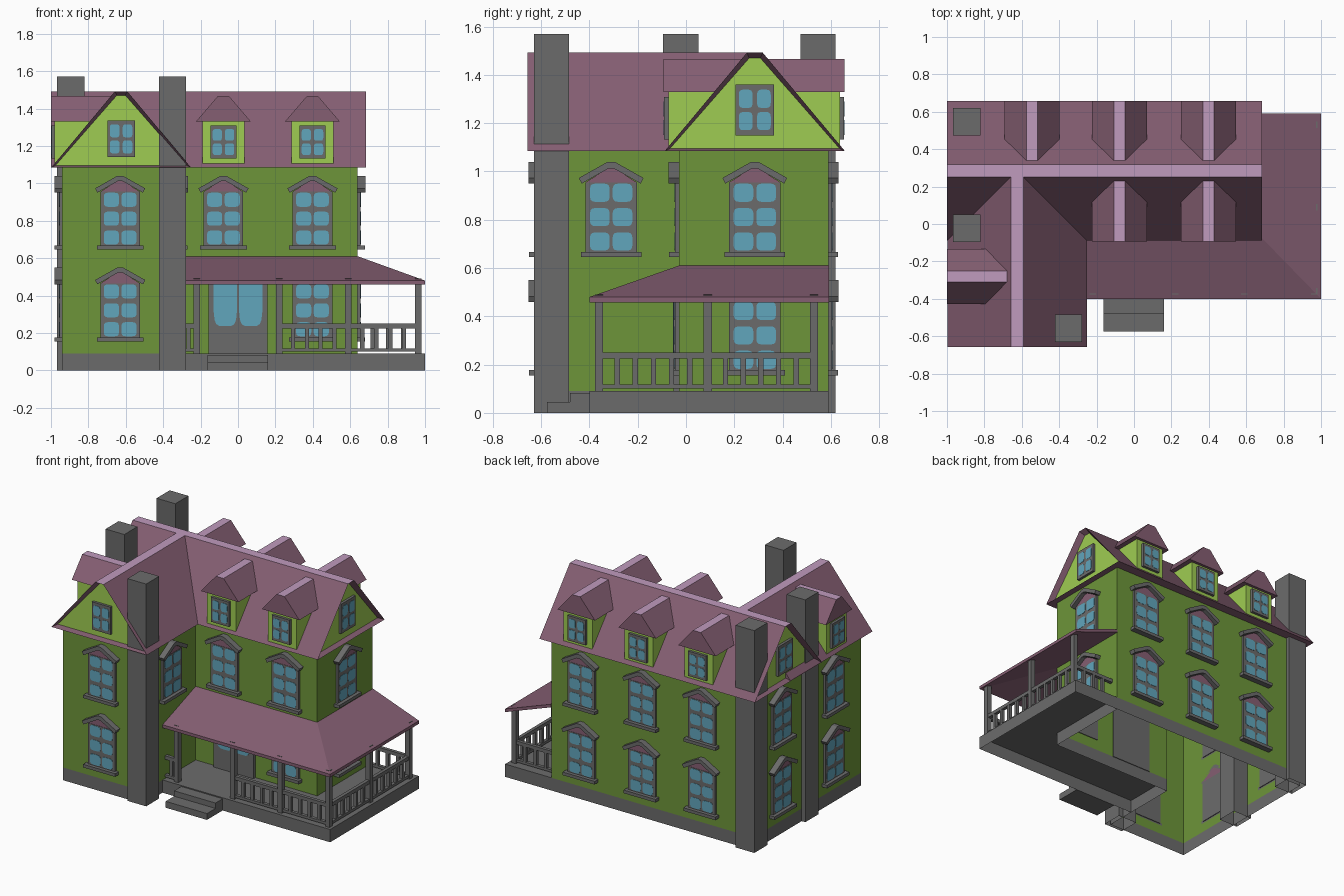
import bpy, bmesh, math
from mathutils import Matrix, Vector

if "Cube" in bpy.data.objects:
    bpy.data.objects.remove(bpy.data.objects["Cube"])


def mat(name, rgb):
    m = bpy.data.materials.new(name)
    m.diffuse_color = [(c / 255) ** 2.2 for c in rgb] + [1]
    m.use_nodes = True
    m.node_tree.nodes["Principled BSDF"].inputs["Base Color"].default_value = m.diffuse_color
    return m


MATS = [mat("wall_green", (109, 148, 60)), mat("gable_green", (157, 203, 83)),
        mat("roof_mauve", (132, 95, 114)), mat("ridge_lilac", (190, 153, 188)),
        mat("stone_grey", (107, 107, 107)), mat("glass_blue", (97, 164, 187))]
WALL, GABLE, ROOF, RIDGE, GREY, GLASS = range(6)


def prism(bm, pts, vec, m, start=True, end=True):
    """Extrude a polygon along vec, with optional caps; returns the end cap."""
    a = [bm.verts.new(p) for p in pts]
    b = [bm.verts.new(Vector(p) + Vector(vec)) for p in pts]
    n = len(a)
    faces = [bm.faces.new((a[i], a[(i + 1) % n], b[(i + 1) % n], b[i])) for i in range(n)]
    if start:
        faces.append(bm.faces.new(a))
    if end:
        faces.append(bm.faces.new(b))
    for f in faces:
        f.material_index = m
    return faces[-1]


def floorplan(bm, pts, z0, z1, m, bottom=False, top=True):
    prism(bm, [(x, y, z0) for x, y in pts], (0, 0, z1 - z0), m, bottom, top)


def box(bm, x0, x1, y0, y1, z0, z1, m, bottom=True):
    floorplan(bm, [(x0, y0), (x1, y0), (x1, y1), (x0, y1)], z0, z1, m, bottom)


def plate(bm, pts, d0, d1, m):
    """Front-facing profile (x, z), reaching from d0 to d1 outward (-y)."""
    return prism(bm, [(u, -d0, z) for u, z in pts], (0, d0 - d1, 0), m)


def rect(h, z0, z1):
    return [(-h, z0), (h, z0), (h, z1), (-h, z1)]


def pane(bm, u, z, w, h, d):
    pts = []
    for i in range(16):
        t = (i + 0.5) * math.tau / 16
        c, s = math.cos(t), math.sin(t)
        pts.append((u + w / 2 * math.copysign(abs(c) ** 0.45, c),
                    z + h / 2 * math.copysign(abs(s) ** 0.45, s)))
    plate(bm, pts, d - 0.002, d + 0.002, GLASS)


def finish(bm, name, loc=(0, 0, 0), side=0, ridge=False):
    """side: 0 front, 1 right, 2 back, 3 left."""
    bm.transform(Matrix.Translation(loc) @ Matrix.Rotation(side * math.pi / 2, 4, 'Z'))
    bmesh.ops.recalc_face_normals(bm, faces=bm.faces)
    if ridge:
        for f in bm.faces:
            if f.normal.z > 0.95 and f.calc_center_median().z > 1.4:
                f.material_index = RIDGE
    me = bpy.data.meshes.new(name)
    bm.to_mesh(me)
    bm.free()
    for m in MATS:
        me.materials.append(m)
    ob = bpy.data.objects.new(name, me)
    bpy.context.collection.objects.link(ob)
    return ob


# House walls and plinth, open underneath
plan = [(-.94, .59), (-.94, -.61), (-.31, -.61), (-.31, -.03), (.64, -.03), (.64, .59)]
bm = bmesh.new()
floorplan(bm, plan, 0, .09, GREY, top=False)
finish(bm, "plinth")
bm = bmesh.new()
floorplan(bm, plan, .09, 1.09, WALL, top=False)
finish(bm, "house_walls")


# Gabled roofs with recessed gable ends
def roof(name, length, loc, side, both):
    bm = bmesh.new()
    prof = [(-.373, 1.085), (.373, 1.085), (.033, 1.492), (-.033, 1.492)]
    plate(bm, prof, -length, 0, ROOF)
    bmesh.ops.recalc_face_normals(bm, faces=bm.faces)
    ends = [f for f in bm.faces if f.normal.y < -.9 or (both and f.normal.y > .9)]
    bmesh.ops.inset_individual(bm, faces=ends, thickness=.024, depth=-.04)
    for f in ends:
        f.material_index = GABLE
    finish(bm, name, loc, side, True)


roof("main_roof", 1.685, (.685, .285, 0), 1, True)
roof("wing_roof", .915, (-.625, -.657, 0), 0, False)


# Small square windows used in gables and dormers
def small_window(bm, h, z0, z1, d):
    plate(bm, rect(h, z0, z1), d - .01, d + .018, GREY)
    w, t = h * .72, (z1 - z0) * .36
    for s in (-1, 1):
        for k in (.28, .72):
            pane(bm, s * h * .47, z0 + (z1 - z0) * k, w, t, d + .018)


for x, y, side, h, z0, z1 in [(-.625, -.617, 0, .073, 1.14, 1.335),
                              (.645, .285, 1, .08, 1.15, 1.36),
                              (-.96, .285, 3, .08, 1.15, 1.36)]:
    bm = bmesh.new()
    small_window(bm, h, z0, z1, 0)
    finish(bm, "gable_window", (x, y, 0), side)

# Dormers
for x, y, side in [(-.078, -.093, 0), (.398, -.093, 0), (-.545, .657, 2),
                   (-.078, .657, 2), (.398, .657, 2), (-1, -.28, 3)]:
    bm = bmesh.new()
    plate(bm, rect(.112, 1.105, 1.34), -.25, -.02, GABLE)
    plate(bm, [(-.147, 1.33), (.147, 1.33), (.03, 1.466), (-.03, 1.466)], -.335, 0, ROOF)
    small_window(bm, .07, 1.133, 1.308, -.02)
    finish(bm, "dormer", (x, y, 0), side, True)


# Tall hooded windows
def tall_window(x, y, side, z):
    bm = bmesh.new()
    plate(bm, rect(.106, .01, .31), -.005, .015, GREY)
    plate(bm, rect(.125, 0, .022), 0, .04, GREY)
    plate(bm, [(-.106, .31), (.106, .31), (.012, .37), (-.012, .37)], -.005, .013, ROOF)
    hood = [(.015, .395), (.134, .328), (.122, .305), (.012, .367)]
    plate(bm, hood + [(-u, v) for u, v in reversed(hood)], 0, .042, GREY)
    for s in (-1, 1):
        for k in range(3):
            pane(bm, s * .047, .065 + .101 * k, .082, .076, .015)
    finish(bm, "tall_window", (x, y, z), side)


for x, y, side in [(-.63, -.61, 0), (.398, -.03, 0), (.64, .285, 1), (-.545, .59, 2),
                   (-.078, .59, 2), (.398, .59, 2), (-.94, .285, 3), (-.94, -.3, 3)]:
    for z in (.155, .645):
        tall_window(x, y, side, z)
tall_window(-.078, -.03, 0, .645)
tall_window(-.31, -.31, 1, .645)

# Front door with two glass leaves
bm = bmesh.new()
plate(bm, rect(.157, .09, .56), -.005, .022, GREY)
for s in (-1, 1):
    pane(bm, s * .068, .385, .125, .3, .022)
finish(bm, "front_door", (0, -.03, 0))

# Chimneys
for x, y in [(-.35, -.557), (-.895, -.022), (-.895, .547)]:
    bm = bmesh.new()
    box(bm, x - .073, x + .073, y - .073, y + .073, 0, 1.57, GREY, False)
    finish(bm, "chimney")

# Porch floor and steps
bm = bmesh.new()
floorplan(bm, [(-.31, -.4), (1, -.4), (1, .59), (.64, .59), (.64, -.03), (-.31, -.03)], 0, .09, GREY)
finish(bm, "porch_floor")
bm = bmesh.new()
box(bm, -.163, .16, -.48, -.4, 0, .083, GREY)
box(bm, -.163, .16, -.575, -.48, 0, .045, GREY)
finish(bm, "porch_steps")

# Porch roof wrapping the corner
bm = bmesh.new()
eave = [(-.31, -.4, .48), (1, -.4, .48), (1, .592, .48)]
wall = [(-.31, -.03, .61), (.64, -.03, .61), (.64, .592, .61)]
top = [[bm.verts.new(p) for p in row] for row in (eave, wall)]
faces = [bm.faces.new((top[0][i], top[0][i + 1], top[1][i + 1], top[1][i])) for i in (0, 1)]
ext = bmesh.ops.extrude_face_region(bm, geom=faces, use_keep_orig=True)
for v in ext["geom"]:
    if isinstance(v, bmesh.types.BMVert):
        v.co.z -= .022
for f in bm.faces:
    f.material_index = ROOF
finish(bm, "porch_roof")

# Porch posts
for x, y in [(-.22, -.36), (.22, -.36), (.59, -.36), (.963, -.36), (.963, .09), (.963, .53)]:
    bm = bmesh.new()
    box(bm, x - .017, x + .017, y - .017, y + .017, .09, .49, GREY)
    finish(bm, "porch_post")

# Porch railings with balusters
for (x0, y0), (x1, y1) in [((-.31, -.36), (-.22, -.36)), ((.22, -.36), (.59, -.36)),
                           ((.59, -.36), (.963, -.36)), ((.963, -.36), (.963, .09)),
                           ((.963, .09), (.963, .53)), ((.64, .53), (.963, .53))]:
    bm = bmesh.new()
    e = .012
    for z0, z1 in ((.1, .118), (.225, .25)):
        box(bm, x0 - e, x1 + e, y0 - e, y1 + e, z0, z1, GREY)
    n = max(2, round((x1 - x0 + y1 - y0) / .077))
    for i in range(1, n):
        x, y = x0 + (x1 - x0) * i / n, y0 + (y1 - y0) * i / n
        box(bm, x - .011, x + .011, y - .011, y + .011, .11, .23, GREY)
    finish(bm, "porch_railing")
